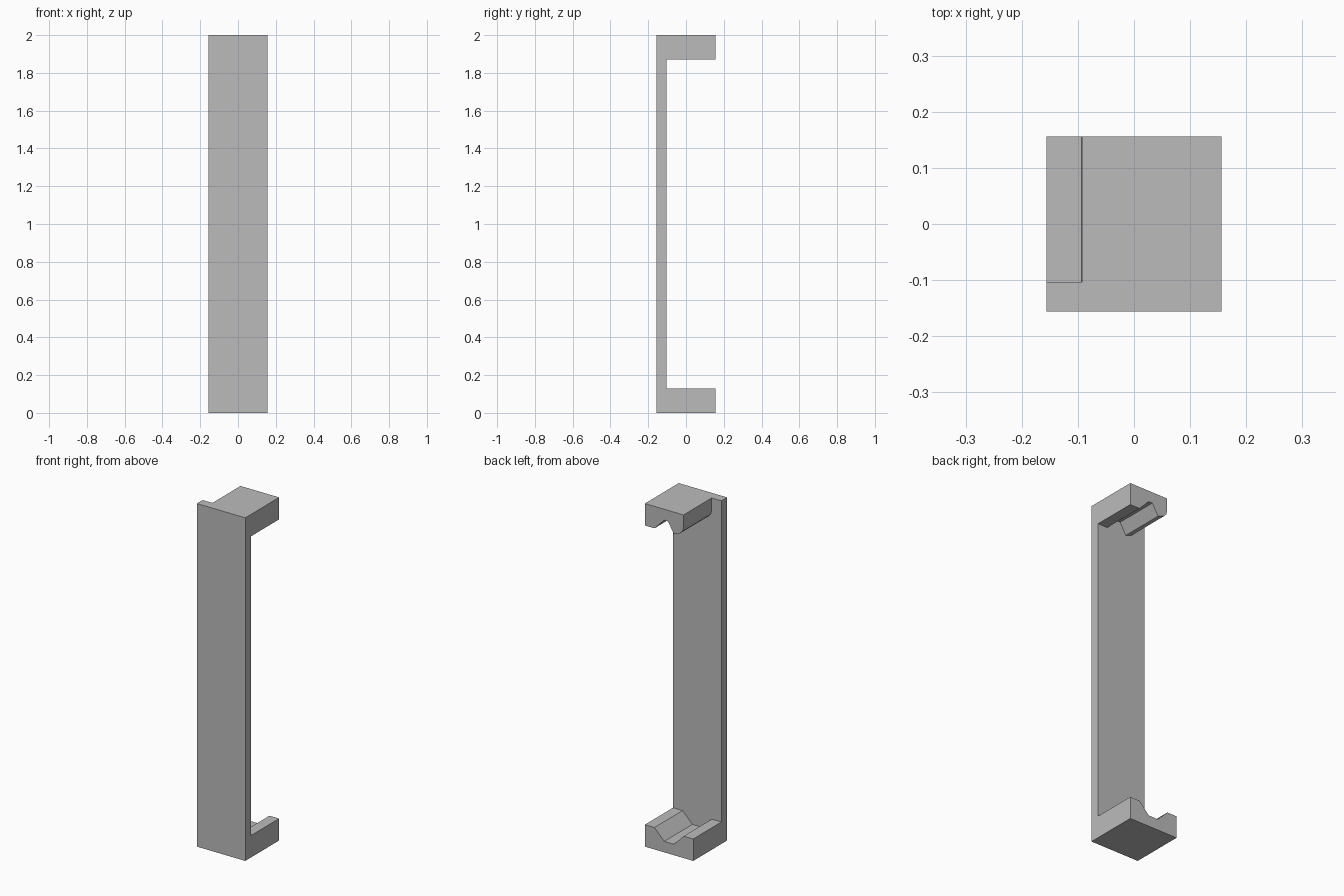
import bpy
import bmesh

if "Cube" in bpy.data.objects:
    bpy.data.objects.remove(bpy.data.objects["Cube"], do_unlink=True)

HALF, HEIGHT = 0.156, 2.0
PLATE_BACK = -0.103   # rear surface of the front plate
ARM = 0.128           # thickness of the two end arms
DEEP = 0.064          # depth of the seats
OUT = 0.3             # cutter overshoot

grey = bpy.data.materials.new("plain grey")
grey.use_nodes = True
grey.diffuse_color = (0.5, 0.5, 0.5, 1)
grey.node_tree.nodes["Principled BSDF"].inputs["Base Color"].default_value = (0.5, 0.5, 0.5, 1)


def prism(name, outline, y0, y1):
    """Extrude an outline in x and z from y0 to y1."""
    bm = bmesh.new()
    face = bm.faces.new([bm.verts.new((x, y0, z)) for x, z in outline])
    grown = bmesh.ops.extrude_face_region(bm, geom=[face])["geom"]
    moved = [v for v in grown if isinstance(v, bmesh.types.BMVert)]
    bmesh.ops.translate(bm, vec=(0, y1 - y0, 0), verts=moved)
    bmesh.ops.recalc_face_normals(bm, faces=bm.faces)
    mesh = bpy.data.meshes.new(name)
    bm.to_mesh(mesh)
    bm.free()
    mesh.materials.append(grey)
    obj = bpy.data.objects.new(name, mesh)
    bpy.context.collection.objects.link(obj)
    return obj


# solid bar
bracket = prism("clip_bracket",
                [(-HALF, 0), (HALF, 0), (HALF, HEIGHT), (-HALF, HEIGHT)], -HALF, HALF)

# opening behind the plate: seat groove below, hooked arm above
seat = [(OUT, ARM), (0.094, ARM), (0.031, DEEP), (-0.031, DEEP), (-0.094, ARM), (-OUT, ARM)]
side = [(-OUT, HEIGHT + OUT), (-0.093, HEIGHT + OUT)]
hook = [(-0.093, 0.075), (-0.087, 0.096), (-0.07, 0.114), (-0.031, ARM),
        (0.007, DEEP), (0.031, DEEP), (0.094, ARM), (OUT, ARM)]
opening = prism("opening_cutter",
                seat + side + [(x, HEIGHT - drop) for x, drop in hook], PLATE_BACK, OUT)
opening.hide_render = True

cut = bracket.modifiers.new("opening", 'BOOLEAN')
cut.operation = 'DIFFERENCE'
cut.solver = 'EXACT'
cut.object = opening

# bake the cut and drop the cutter
bpy.context.view_layer.update()
graph = bpy.context.evaluated_depsgraph_get()
baked = bpy.data.meshes.new_from_object(bracket.evaluated_get(graph))
bracket.modifiers.clear()
bracket.data = baked
bpy.data.objects.remove(opening, do_unlink=True)
